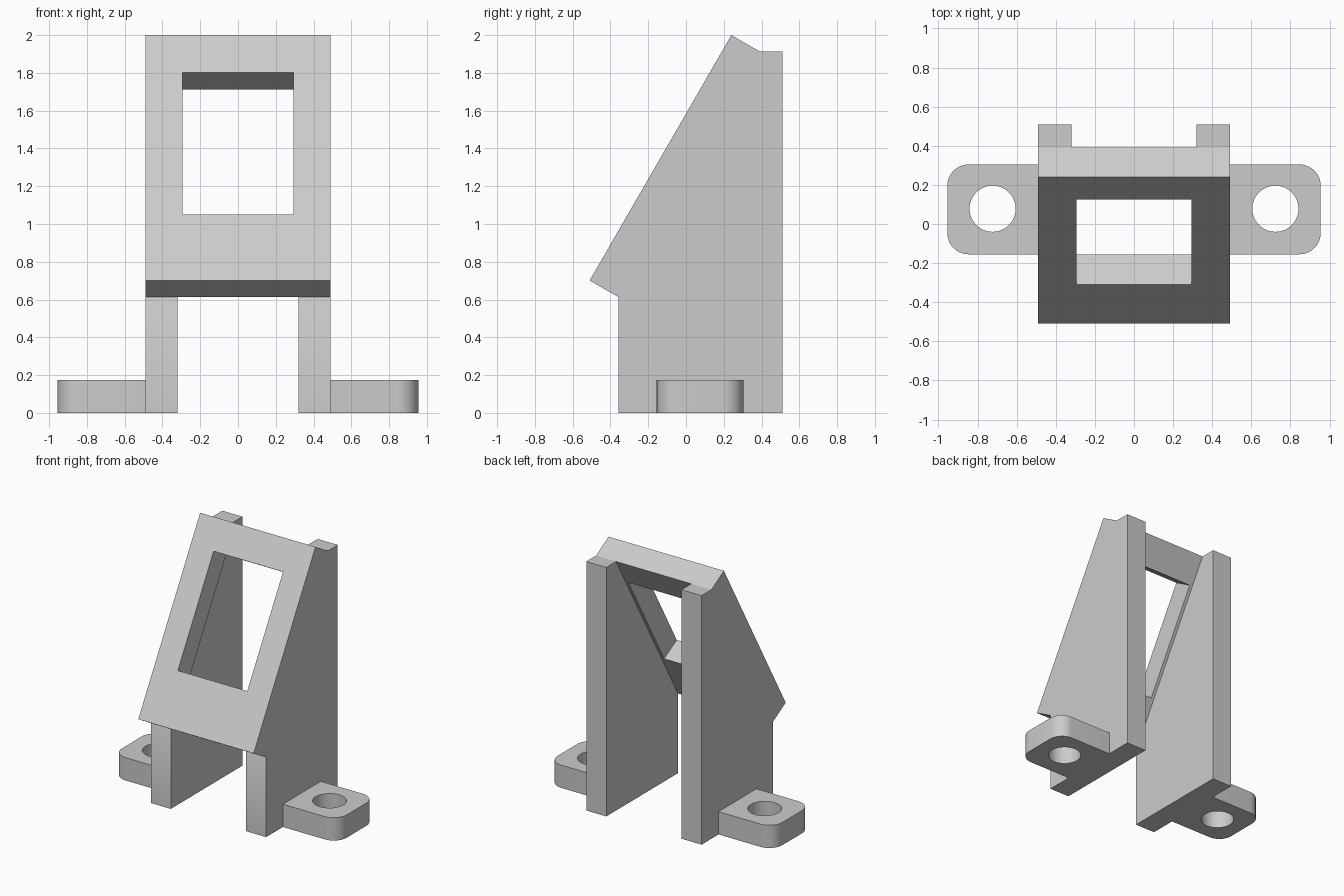
import bpy, bmesh
from math import sin, cos, pi, radians
from mathutils import Matrix, Vector

cube = bpy.data.objects.get("Cube")
if cube:
    bpy.data.objects.remove(cube, do_unlink=True)

GREY = (0.6, 0.6, 0.6, 1)
mat = bpy.data.materials.new("light_grey")
mat.use_nodes = True
mat.diffuse_color = GREY
mat.node_tree.nodes["Principled BSDF"].inputs["Base Color"].default_value = GREY


def solid(name, loops, depth, matrix):
    """Extrude closed outlines (inner ones become holes) and place the result."""
    curve = bpy.data.curves.new(name + "_profile", "CURVE")
    curve.dimensions = "2D"
    curve.fill_mode = "BOTH"
    curve.extrude = depth / 2
    for loop in loops:
        spline = curve.splines.new("POLY")
        spline.points.add(len(loop) - 1)
        for point, (x, y) in zip(spline.points, loop):
            point.co = (x, y, 0, 1)
        spline.use_cyclic_u = True
    helper = bpy.data.objects.new(name + "_profile", curve)
    mesh = bpy.data.meshes.new_from_object(helper)
    bpy.data.objects.remove(helper)
    bpy.data.curves.remove(curve)

    bm = bmesh.new()
    bm.from_mesh(mesh)
    bmesh.ops.remove_doubles(bm, verts=bm.verts, dist=1e-4)
    bmesh.ops.transform(bm, matrix=matrix, verts=bm.verts)
    bmesh.ops.recalc_face_normals(bm, faces=bm.faces)
    bm.to_mesh(mesh)
    bm.free()
    mesh.name = name
    mesh.materials.clear()
    mesh.materials.append(mat)
    obj = bpy.data.objects.new(name, mesh)
    bpy.context.collection.objects.link(obj)
    bpy.ops.object.select_all(action="DESELECT")
    obj.select_set(True)
    bpy.context.view_layer.objects.active = obj
    bpy.ops.object.shade_smooth_by_angle(angle=radians(30))
    return obj


def rect(x0, x1, y0, y1):
    return [(x0, y0), (x1, y0), (x1, y1), (x0, y1)]


def arc(cx, cy, r, start, end, n):
    return [(cx + r * cos(start + (end - start) * i / n),
             cy + r * sin(start + (end - start) * i / n)) for i in range(n + 1)]


HALF_W, WALL, THICK, LENGTH = 0.49, 0.17, 0.175, 1.5
tilt = Matrix.Rotation(radians(60), 4, "X")
base = Vector((0, -0.51, 0.701))

# Sloping front frame with a rectangular window
solid("front_frame",
      [rect(-HALF_W, HALF_W, 0, LENGTH), rect(-0.295, 0.295, 0.403, 1.27)],
      THICK, Matrix.Translation(base) @ tilt @ Matrix.Translation((0, 0, -THICK / 2)))

# Back corners of the frame, where the side walls meet it
low = base + tilt @ Vector((0, 0, -THICK))
high = base + tilt @ Vector((0, LENGTH, -THICK))
wall_outline = [(low.y, 0), (0.51, 0), (0.51, high.z), (high.y, high.z), (low.y, low.z)]
sideways = Matrix(((0, 0, 1, 0), (1, 0, 0, 0), (0, 1, 0, 0), (0, 0, 0, 1)))

# Mounting tab: rounded outer corners and a bolt hole
TAB_H, R, X1, Y0, Y1 = 0.175, 0.11, 0.955, -0.155, 0.305
tab_outline = ([(HALF_W, Y0)] + arc(X1 - R, Y0 + R, R, -pi / 2, 0, 10)
               + arc(X1 - R, Y1 - R, R, 0, pi / 2, 10) + [(HALF_W, Y1)])
bolt_hole = arc(0.723, 0.078, 0.118, 0, 2 * pi, 48)[:-1]

for side, s in (("left", 1), ("right", -1)):
    solid(side + "_wall", [wall_outline], WALL,
          Matrix.Translation((s * (HALF_W - WALL / 2), 0, 0)) @ sideways)
    loops = [[(s * x, y) for x, y in loop] for loop in (tab_outline, bolt_hole)]
    solid(side + "_mounting_tab", loops, TAB_H, Matrix.Translation((0, 0, TAB_H / 2)))
